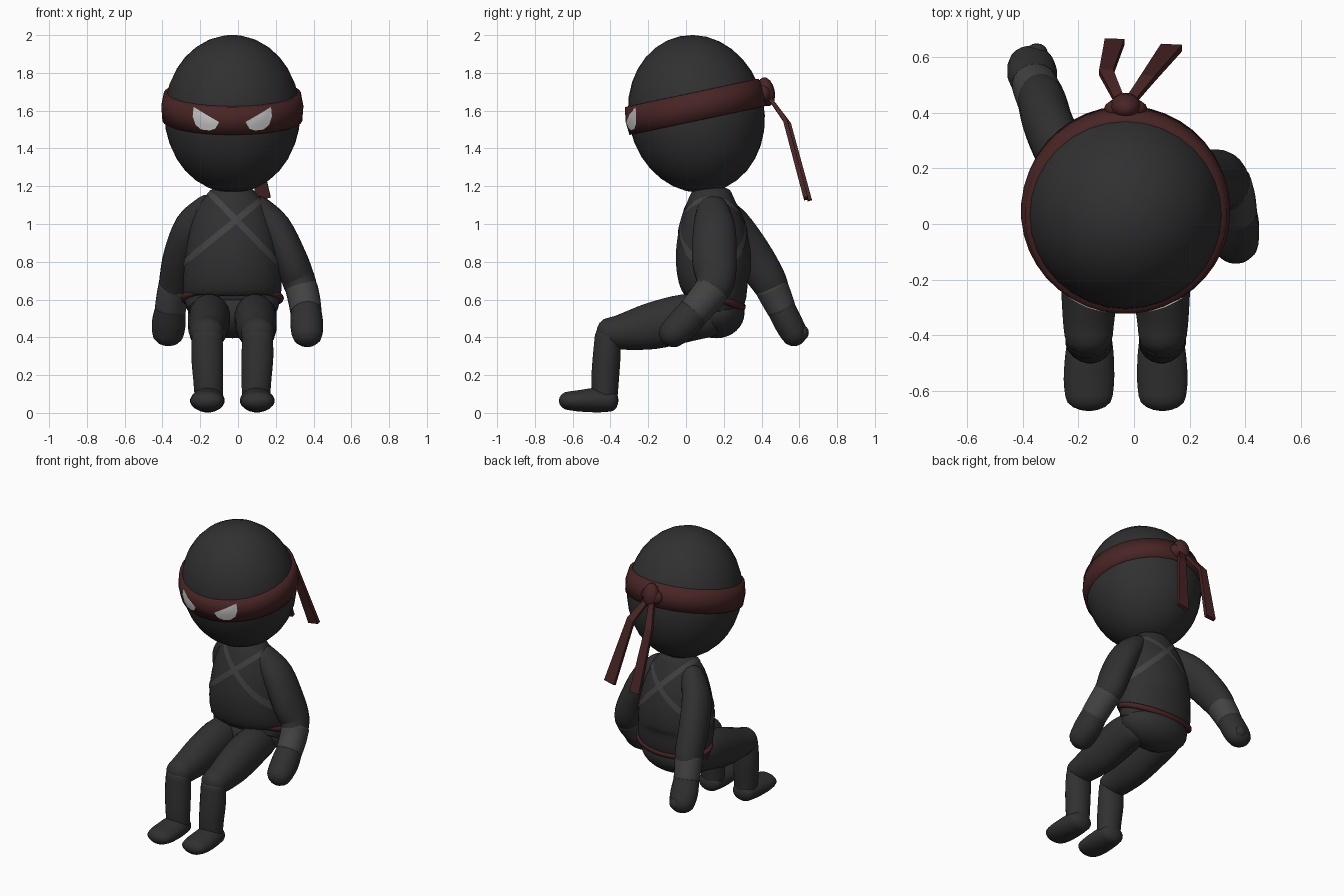
import bpy, bmesh, math
from mathutils import Vector, Matrix
from mathutils.bvhtree import BVHTree

if "Cube" in bpy.data.objects:
    bpy.data.objects.remove(bpy.data.objects["Cube"])

CX = -0.03                      # body midline
TILT = math.radians(12)         # head nods forward


def material(name, r, g, b):
    m = bpy.data.materials.new(name)
    m.diffuse_color = (r, g, b, 1)
    m.use_nodes = True
    m.node_tree.nodes["Principled BSDF"].inputs["Base Color"].default_value = m.diffuse_color
    return m


DARK = material("dark cloth", .03, .03, .03)
GREY = material("grey wrap", .055, .055, .055)
RED = material("red cloth", .065, .018, .018)
WHITE = material("eye white", .55, .55, .55)


def finish(name, bm, mat, smooth=True):
    mesh = bpy.data.meshes.new(name)
    bm.to_mesh(mesh)
    bm.free()
    mesh.materials.append(mat)
    for p in mesh.polygons:
        p.use_smooth = smooth
    ob = bpy.data.objects.new(name, mesh)
    bpy.context.collection.objects.link(ob)
    return ob


def loft(name, stations, mat, seg=20, steps=4, caps=(1, 1), smooth=True):
    """Skin ellipses (x, y, z, half width, half depth) along a path.
    A cap is a roundness factor, 0 for flat, None for open."""
    s = [Vector(p) for p in stations]
    at = lambda i: s[max(0, min(i, len(s) - 1))]
    path = []
    for i in range(len(s) - 1):
        p, q, r, w = at(i - 1), at(i), at(i + 1), at(i + 2)
        for k in range(steps):
            t = k / steps
            path.append(q + (r - p) * (t / 2) + (p * 2 - q * 5 + r * 4 - w) * (t * t / 2)
                        + (q * 3 - p - r * 3 + w) * (t ** 3 / 2))
    path.append(s[-1])
    rings = []
    for i, p in enumerate(path):
        a, b = path[max(i - 1, 0)], path[min(i + 1, len(path) - 1)]
        rings.append((Vector(p[:3]), (Vector(b[:3]) - Vector(a[:3])).normalized(), p[3], p[4]))

    def dome(ring, sign, cap):
        c, t, a, b = ring
        out = []
        for deg in (25, 48, 68, 82):
            f = math.radians(deg)
            out.append((c + t * sign * cap * min(a, b) * math.sin(f), t, a * math.cos(f), b * math.cos(f)))
        return out
    head = dome(rings[0], -1, caps[0])[::-1] if caps[0] else []
    tail = dome(rings[-1], 1, caps[1]) if caps[1] else []
    bm = bmesh.new()
    loops = []
    for c, t, a, b in head + rings + tail:
        side = (Vector((1, 0, 0)) - t * t.x).normalized()
        up = t.cross(side)
        loops.append([bm.verts.new(c + side * a * math.cos(f) + up * b * math.sin(f))
                      for f in ((k + .5) * math.tau / seg for k in range(seg))])
    for l, m in zip(loops, loops[1:]):
        for k in range(seg):
            n = (k + 1) % seg
            bm.faces.new((l[k], l[n], m[n], m[k]))
    for cap, loop in zip(caps, (loops[0], loops[-1])):
        if cap is not None:
            bm.faces.new(loop)
    bmesh.ops.recalc_face_normals(bm, faces=bm.faces)
    return finish(name, bm, mat, smooth)


def ball(name, loc, radii, mat, rx=0, seg=32):
    bm = bmesh.new()
    bmesh.ops.create_uvsphere(bm, u_segments=seg, v_segments=seg // 2, radius=1)
    bm.transform(Matrix.Translation(loc) @ Matrix.Rotation(rx, 4, 'X') @ Matrix.Diagonal((*radii, 1)))
    return finish(name, bm, mat)


# head
HEAD = Vector((CX, .055, 1.583))
ball("head", HEAD, (.36, .36, .42), DARK, TILT)

# headband: open shell around the tilted head axis
axis = Vector((0, -math.sin(TILT), math.cos(TILT)))
profile = [(-.037, .345), (-.035, .371), (.04, .377), (.113, .363), (.115, .335)]
band = loft("headband", [(*(HEAD + axis * h), r, r) for h, r in profile],
            RED, seg=40, steps=1, caps=(None, None))

# eyes: outlines projected onto the headband
tree = BVHTree.FromPolygons([v.co for v in band.data.vertices],
                            [list(p.vertices) for p in band.data.polygons])
outline = [(.205, 1.62), (.14, 1.58), (.07, 1.54), (.09, 1.505), (.12, 1.495),
           (.165, 1.5), (.195, 1.525), (.21, 1.57)]
mid = (.15, 1.55)
for sign, label in ((-1, "left"), (1, "right")):
    bm = bmesh.new()

    def spot(x, z):
        hit = tree.ray_cast(Vector((CX + sign * x, -2, z)), Vector((0, 1, 0)))[0]
        return bm.verts.new(hit - Vector((0, .006, 0)))
    rim = [spot(*p) for p in outline]
    inner = [spot((x + mid[0]) / 2, (z + mid[1]) / 2) for x, z in outline]
    for k in range(len(rim)):
        n = (k + 1) % len(rim)
        bm.faces.new((rim[k], rim[n], inner[n], inner[k]) if sign < 0 else
                     (rim[n], rim[k], inner[k], inner[n]))
    bm.faces.new(inner)
    bmesh.ops.recalc_face_normals(bm, faces=bm.faces)
    if sum(f.normal.y for f in bm.faces) > 0:
        bmesh.ops.reverse_faces(bm, faces=bm.faces)
    finish(label + "_eye", bm, WHITE)

# knot and hanging band tails
ball("knot", (CX, .425, 1.7), (.055, .045, .078), RED, TILT, 16)
ball("knot_loops", (CX, .415, 1.69), (.078, .04, .055), RED, TILT, 16)
tails = [[(-.05, .44, 1.67, .025, .014), (-.1, .545, 1.53, .036, .016), (-.07, .655, 1.125, .05, .017)],
         [(-.015, .44, 1.67, .025, .014), (.05, .525, 1.55, .036, .016), (.135, .635, 1.135, .055, .017)]]
for i, t in enumerate(tails):
    loft(f"band_tail_{i + 1}", t, RED, seg=4, steps=1, caps=(0, 0), smooth=False)

# torso and pelvis
torso = loft("torso", [(CX, .14, .55, .24, .14), (CX, .165, .62, .258, .155), (CX, .15, .71, .26, .19),
                       (CX, .145, .83, .25, .2), (CX, .14, .97, .225, .18), (CX, .135, 1.09, .185, .14),
                       (CX, .135, 1.17, .12, .105)], DARK, seg=32, steps=4, caps=(0, .3))
ball("pelvis", (CX, .16, .53), (.235, .15, .135), DARK)

# crossed sashes: slanted slices of the torso, pushed outward
for i, slope in enumerate((-1.03, .82)):
    bm = bmesh.new()
    bm.from_mesh(torso.data)
    n = Vector((-slope, 0, 1)).normalized()
    c = Vector((-.01, 0, 1.02))
    for s in (1, -1):
        bmesh.ops.bisect_plane(bm, geom=bm.verts[:] + bm.edges[:] + bm.faces[:],
                               plane_co=c + n * s * .016, plane_no=n * s, clear_outer=True)
    low = [v for v in bm.verts if v.co.z < .68]
    bmesh.ops.delete(bm, geom=low, context='VERTS')
    bm.normal_update()
    for v, d in [(v, v.normal.copy()) for v in bm.verts]:
        v.co += d * .004
    finish(f"sash_{i + 1}", bm, GREY)

# belt
bpy.ops.mesh.primitive_torus_add(major_segments=40, minor_segments=8, major_radius=1, minor_radius=.075)
belt = bpy.context.object
belt.name = "belt"
belt.data.transform(Matrix.Translation((CX, .165, .607)) @ Matrix.Rotation(math.radians(-19), 4, 'X')
                    @ Matrix.Diagonal((.255, .148, .24, 1)))
belt.data.materials.append(RED)
for p in belt.data.polygons:
    p.use_smooth = True

# legs, mirrored about the midline
for s, label in ((-1, "left"), (1, "right")):
    def leg(part, pts, caps):
        loft(f"{label}_{part}", [(CX + s * x, y, z, a, b) for x, y, z, a, b in pts], DARK, caps=caps)
    leg("thigh", [(.12, .13, .51, .1, .11), (.122, 0, .502, .112, .128), (.127, -.18, .46, .108, .125),
                  (.133, -.33, .43, .095, .098), (.133, -.4, .425, .088, .082)], (.6, .9))
    leg("shin", [(.133, -.415, .41, .082, .068), (.133, -.42, .3, .085, .074),
                 (.128, -.428, .18, .08, .074), (.125, -.43, .08, .075, .068)], (.6, .2))
    leg("foot", [(.128, -.4, .066, .078, .06), (.13, -.47, .068, .088, .066),
                 (.132, -.56, .064, .092, .058), (.132, -.62, .064, .086, .05)], (.7, 1.05))

# arms: one forward, one reaching back
arms = {
    "right": ([(.1, .14, 1.08, .075, .085), (.195, .15, .98, .088, .112), (.275, .15, .82, .09, .12),
               (.322, .155, .7, .088, .105), (.345, .12, .63, .08, .09)],
              [(.338, .14, .655, .086, .095), (.352, .09, .59, .085, .09), (.36, .04, .535, .083, .086)],
              [(.36, .05, .545, .08, .083), (.364, -.01, .475, .087, .088), (.366, -.065, .425, .083, .078)]),
    "left": ([(-.16, .16, 1.08, .075, .085), (-.25, .24, .98, .088, .112), (-.305, .35, .83, .09, .11),
              (-.328, .43, .71, .088, .098), (-.34, .46, .65, .082, .088)],
             [(-.335, .45, .67, .087, .09), (-.348, .478, .61, .085, .085), (-.358, .505, .55, .083, .078)],
             [(-.356, .5, .56, .08, .076), (-.366, .54, .48, .09, .076), (-.37, .57, .425, .085, .072)]),
}
for label, (upper, wrap, hand) in arms.items():
    loft(label + "_arm", upper, DARK, caps=(.8, .8))
    loft(label + "_wrist_wrap", wrap, GREY, caps=(.3, .2))
    loft(label + "_hand", hand, DARK, caps=(.3, 1))
# thumb on the supporting hand
ball("left_thumb", (-.35, .615, .425), (.04, .035, .04), DARK, 0, 16)
